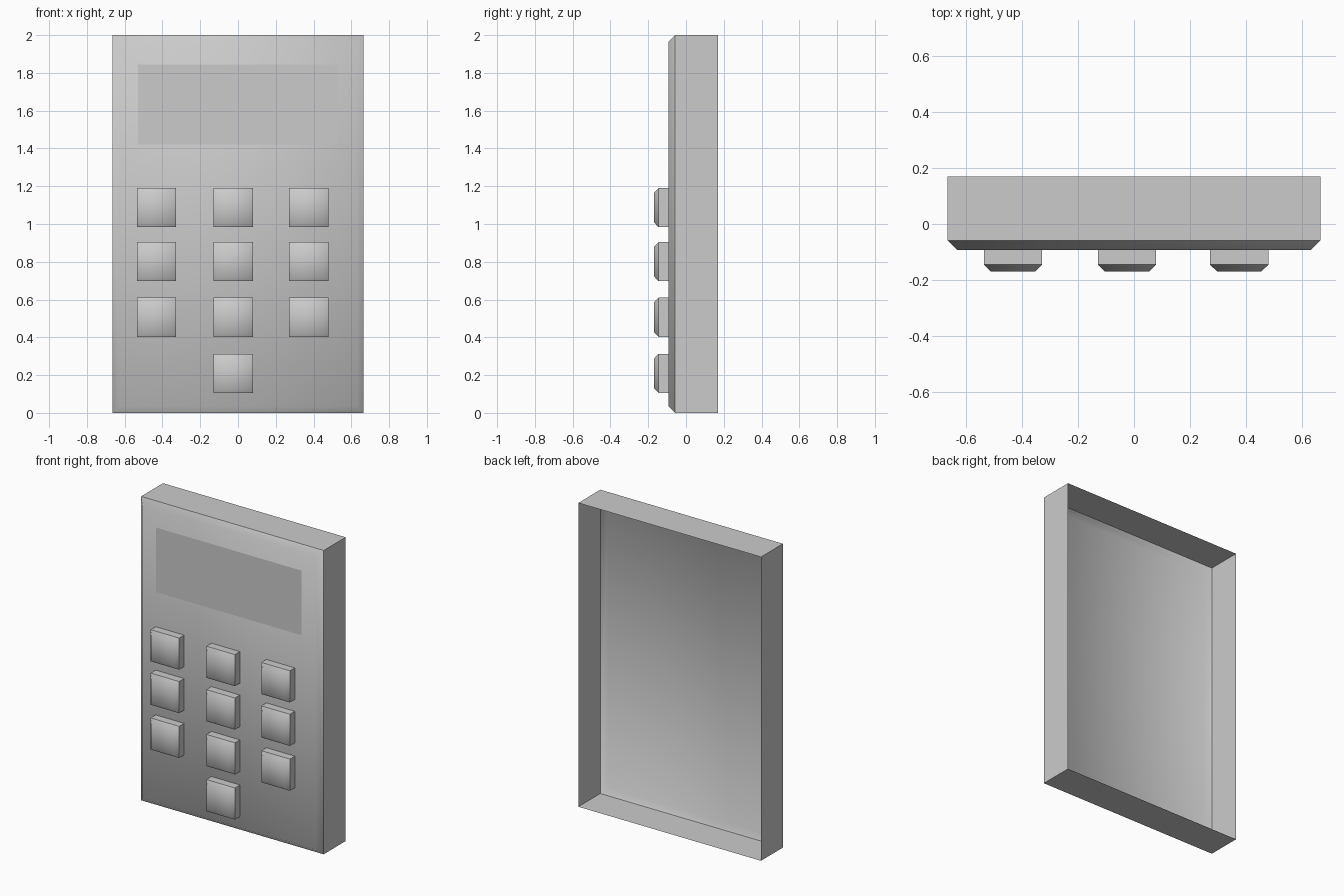
import bpy

if "Cube" in bpy.data.objects:
    bpy.data.objects.remove(bpy.data.objects["Cube"])


def open_box(name, x0, x1, z0, z1, y_back, y_edge, y_front, inset):
    """Open-backed box whose front rim is chamfered."""
    def ring(y, d):
        return [(x0 + d, y, z0 + d), (x1 - d, y, z0 + d),
                (x1 - d, y, z1 - d), (x0 + d, y, z1 - d)]

    verts = ring(y_back, 0) + ring(y_edge, 0) + ring(y_front, inset)
    faces = [(8, 9, 10, 11)]
    for r in (0, 4):
        for i in range(4):
            j = (i + 1) % 4
            faces.append((r + i, r + j, r + 4 + j, r + 4 + i))
    mesh = bpy.data.meshes.new(name)
    mesh.from_pydata(verts, [], faces)
    # Front and chamfers blend smoothly, side walls stay flat
    for k, poly in enumerate(mesh.polygons):
        poly.use_smooth = k == 0 or k > 4
    obj = bpy.data.objects.new(name, mesh)
    bpy.context.collection.objects.link(obj)
    return obj


# Hollow case, open at the back
open_box("case", -0.665, 0.665, 0, 2, 0.17, -0.058, -0.093, 0.035)

# Thin display panel just proud of the front
mesh = bpy.data.meshes.new("display")
mesh.from_pydata([(-0.53, -0.095, 1.42), (0.53, -0.095, 1.42),
                  (0.53, -0.095, 1.845), (-0.53, -0.095, 1.845)],
                 [], [(0, 1, 2, 3)])
bpy.context.collection.objects.link(bpy.data.objects.new("display", mesh))

# Keys: three columns by three rows, plus one in the bottom centre
S = 0.208
columns = (-0.535, -0.129, 0.271)
keys = [(x, z) for z in (0.983, 0.697, 0.402) for x in columns]
keys.append((columns[1], 0.105))
for n, (x, z) in enumerate(keys):
    open_box(f"key_{n + 1}", x, x + S, z, z + S, -0.093, -0.145, -0.169, 0.025)
